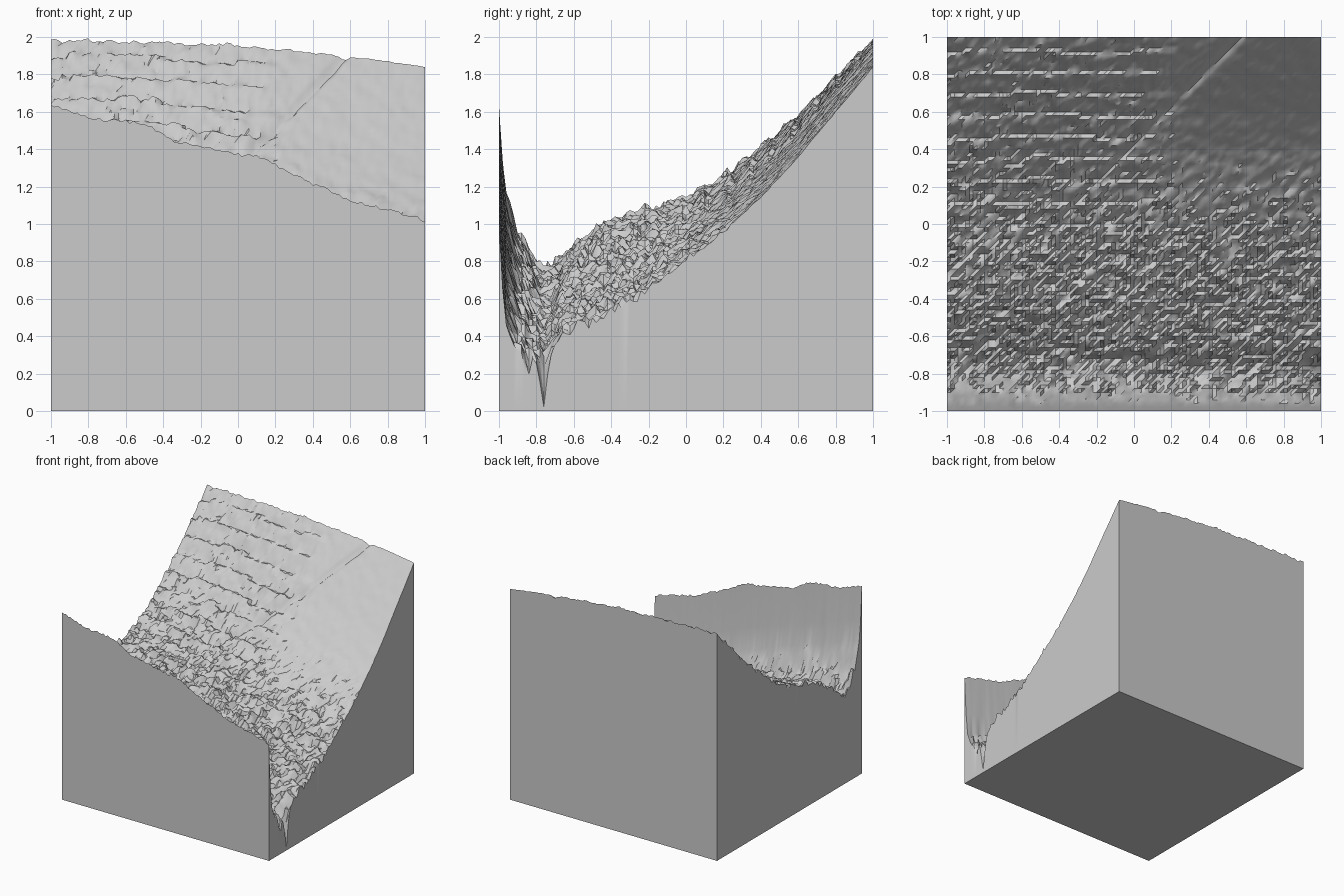
import bpy
import bmesh
import math
import random
from mathutils import Vector, noise

random.seed(7)
cube = bpy.data.objects.get("Cube")
if cube:
    bpy.data.objects.remove(cube, do_unlink=True)

CELLS = 100

# Height profiles (y, z) along the two sides, and the front rim (x, z)
HIGH_SIDE = [(-1, 1.64), (-.97, 1.2), (-.9, .95), (-.79, .77), (-.7, .79),
             (-.6, .89), (-.4, 1.02), (-.2, 1.08), (0, 1.14), (.2, 1.25),
             (.4, 1.41), (.6, 1.58), (.8, 1.78), (1, 1.98)]
LOW_SIDE = [(-1, 1.02), (-.97, .47), (-.9, .34), (-.76, .27), (-.65, .42),
            (-.4, .53), (-.2, .65), (0, .8), (.2, .96), (.4, 1.14),
            (.6, 1.36), (.8, 1.6), (1, 1.84)]
FRONT_RIM = [(-1, 1.64), (-.75, 1.56), (-.5, 1.54), (-.35, 1.45), (0, 1.37),
             (.1, 1.37), (.3, 1.26), (.6, 1.13), (1, 1.02)]


def sample(profile, t):
    for (a, za), (b, zb) in zip(profile, profile[1:]):
        if t <= b:
            return za + (zb - za) * max(0, t - a) / (b - a)
    return profile[-1][1]


def ramp(a, b, t):
    t = min(1, max(0, (t - a) / (b - a)))
    return t * t * (3 - 2 * t)


def height(x, y):
    if y < -.999:
        return sample(FRONT_RIM, x) + random.uniform(-.01, .01)
    # Blend between the two side profiles
    high, low = sample(HIGH_SIDE, y), sample(LOW_SIDE, y)
    z = high + (low - high) * ((x + 1) / 2) ** (1.1 + 1.1 * max(0, y) ** 2)
    # Roughness fades towards the smooth far corner
    calm = ramp(-.2, .5, x) * ramp(-.1, .6, y)
    rough = (.036 - .022 * ramp(-.6, .6, y)) * (1 - .7 * calm)
    rough *= .4 + .6 * ramp(-1, -.9, y)
    z += rough * 1.3 * noise.noise(Vector((x * 9, y * 20, 3)))
    z += rough * 1.0 * noise.noise(Vector((x * 28, y * 28, 8)))
    z += rough * .6 * random.uniform(-1, 1)
    # Terraces on the upper slope
    step = (y / .115 + .25 * noise.noise(Vector((x * 2, y, 1)))) % 1
    z += .028 * (step - .5) * ramp(-.2, .1, y) * (1 - ramp(0, .3, x)) * ramp(1, .9, y)
    # Diagonal gully
    z -= .025 * math.exp(-((y - x - .43) / .025) ** 2) * ramp(-.2, .1, y)
    # Two deep pits at the low edge
    for pit, depth in ((-.76, .24), (-.84, .15)):
        z -= depth * math.exp(-((y - pit) / .022) ** 2 - ((x - 1) / .04) ** 2)
    return min(2, max(.02, z))


# Terrain surface: a grid split along one diagonal direction
bm = bmesh.new()
bmesh.ops.create_grid(bm, x_segments=CELLS, y_segments=CELLS, size=1)
for face in list(bm.faces):
    corners = sorted(face.verts, key=lambda v: v.co.x + v.co.y)
    bmesh.utils.face_split(face, corners[0], corners[-1])
for v in bm.verts:
    v.co.z = height(v.co.x, v.co.y)
for face in bm.faces:
    face.smooth = True

# Straight walls and flat base
rim = [e for e in bm.edges if e.is_boundary]
skirt = bmesh.ops.extrude_edge_only(bm, edges=rim)["geom"]
for v in skirt:
    if isinstance(v, bmesh.types.BMVert):
        v.co.z = 0
base_edges = [e for e in skirt if isinstance(e, bmesh.types.BMEdge) and e.is_boundary]
bmesh.ops.contextual_create(bm, geom=base_edges)
bmesh.ops.recalc_face_normals(bm, faces=bm.faces)

mesh = bpy.data.meshes.new("terrain_block")
bm.to_mesh(mesh)
bm.free()
terrain = bpy.data.objects.new("terrain_block", mesh)
bpy.context.collection.objects.link(terrain)

# Plain grey stone
stone = bpy.data.materials.new("light_grey_stone")
stone.use_nodes = True
colour = (.6, .6, .6, 1)
stone.diffuse_color = colour
stone.node_tree.nodes["Principled BSDF"].inputs["Base Color"].default_value = colour
mesh.materials.append(stone)

bpy.ops.object.select_all(action='DESELECT')
terrain.select_set(True)
bpy.context.view_layer.objects.active = terrain
bpy.ops.object.shade_smooth_by_angle(angle=math.radians(35))
